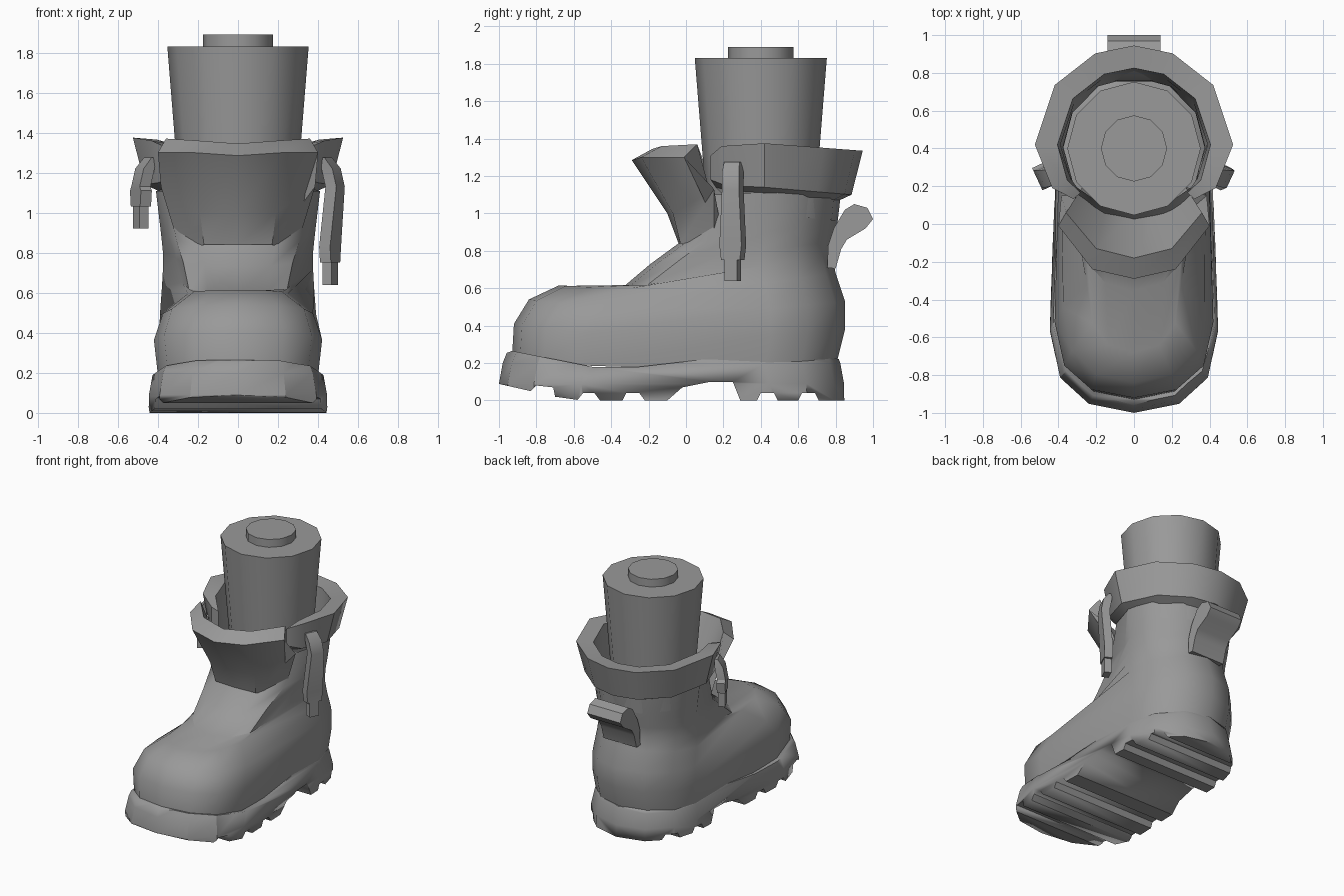
import bpy, bmesh
from math import sin, cos, pi, radians
from mathutils import Vector, Matrix

cube = bpy.data.objects.get("Cube")
if cube:
    bpy.data.objects.remove(cube)

grey = bpy.data.materials.new("plain grey")
grey.use_nodes = True
grey.diffuse_color = (0.32, 0.32, 0.32, 1)
grey.node_tree.nodes["Principled BSDF"].inputs["Base Color"].default_value = grey.diffuse_color


def loft(name, rings, caps=(True, True), angle=35):
    """Skin closed rings of points in order, optionally capping both ends."""
    bm = bmesh.new()
    rows = [[bm.verts.new(p) for p in ring] for ring in rings]
    n = len(rows[0])
    for a, b in zip(rows, rows[1:]):
        for i in range(n):
            j = (i + 1) % n
            bm.faces.new((a[i], a[j], b[j], b[i]))
    if caps[0]:
        bm.faces.new(rows[0][::-1])
    if caps[1]:
        bm.faces.new(rows[-1])
    bmesh.ops.recalc_face_normals(bm, faces=bm.faces)
    mesh = bpy.data.meshes.new(name)
    bm.to_mesh(mesh)
    bm.free()
    ob = bpy.data.objects.new(name, mesh)
    bpy.context.collection.objects.link(ob)
    mesh.materials.append(grey)
    bpy.ops.object.select_all(action='DESELECT')
    ob.select_set(True)
    bpy.context.view_layer.objects.active = ob
    bpy.ops.object.shade_smooth_by_angle(angle=radians(angle))
    return ob


def extrude_x(name, profile, half, angle=30):
    """Side profile of (y, z) points, extruded across the width."""
    return loft(name, [[(x, y, z) for y, z in profile] for x in (-half, half)], angle=angle)


def foot_ring(front, back, sag=0.0):
    """Foot-shaped ring: blunt front arc and round back arc, each (y, z, depth, width)."""
    yf, zf, df, wf = front
    yb, zb, db, wb = back
    pts = []
    for k in range(-3, 4):
        a = k * pi / 6
        s = sin(a)
        x = wf * abs(s) ** 0.9 * (1 if s > 0 else -1)
        pts.append((x, yf + df - df * max(cos(a), 0) ** 0.8))
    for k in range(3, -4, -1):
        a = k * pi / 6
        pts.append((wb * sin(a), yb - db + db * cos(a)))
    ring = []
    for x, y in pts:
        t = (y - yf) / (yb - yf)
        ring.append((x, y, zf + (zb - zf) * t - sag * sin(pi * t)))
    return ring


# Boot upper: tilted rings fanning from the sole up to the shaft
loft("boot_upper", [
    foot_ring((-0.93, 0.24, 0.40, 0.40), (0.80, 0.18, 0.38, 0.385), 0.06),
    foot_ring((-0.92, 0.41, 0.40, 0.42), (0.85, 0.38, 0.40, 0.395), 0.06),
    foot_ring((-0.84, 0.54, 0.40, 0.375), (0.85, 0.53, 0.40, 0.39), 0.06),
    foot_ring((-0.68, 0.615, 0.36, 0.25), (0.80, 0.68, 0.38, 0.38), 0.05),
    foot_ring((-0.35, 0.595, 0.34, 0.28), (0.78, 0.78, 0.38, 0.375)),
    foot_ring((-0.19, 0.73, 0.36, 0.31), (0.79, 0.85, 0.38, 0.375)),
    foot_ring((-0.04, 0.84, 0.36, 0.35), (0.81, 0.95, 0.39, 0.385)),
    foot_ring((0.10, 1.10, 0.30, 0.40), (0.83, 1.12, 0.41, 0.41)),
], (True, False), 50)

# Sole: foot outline cut by a treaded side profile
sole = loft("sole", [
    [(x, y, z) for x, y, _ in foot_ring((-1.0 + i, 0, 0.44, 0.445 - i), (0.845 - i, 0, 0.40, 0.41 - i))]
    for z, i in ((-0.05, -0.002), (0.09, 0.0), (0.2, 0.02), (0.3, 0.06))], angle=30)

top_line = [(0.9, 0.2), (0.8, 0.225), (0.1, 0.22), (-0.25, 0.18),
            (-0.5, 0.18), (-0.93, 0.265), (-1.05, 0.22)]
tread = [(-1.05, 0.1), (-0.83, 0.05), (-0.80, 0.08), (-0.71, 0.07), (-0.70, 0.02),
         (-0.58, 0.003)]
for a, b in ((-0.55, -0.49), (-0.32, -0.25)):
    tread += [(a, 0.04), (b, 0.04), (b + 0.03, 0), (b + 0.15, 0)]
tread += [(-0.02, 0.07), (0.13, 0.1), (0.25, 0.1), (0.29, 0), (0.38, 0)]
for a in (0.40, 0.62):
    tread += [(a, 0.04), (a + 0.07, 0.04), (a + 0.09, 0), (a + 0.2, 0)]
cutter = extrude_x("sole_cutter", tread + [(0.9, 0)] + top_line, 0.6)
cutter.hide_render = True
cut = sole.modifiers.new("treads", 'BOOLEAN')
cut.operation = 'INTERSECT'
cut.solver = 'EXACT'
cut.object = cutter
bpy.context.view_layer.objects.active = sole
bpy.ops.object.modifier_apply(modifier=cut.name)
bpy.data.objects.remove(cutter)

# Tongue: strip of cross-sections, mirrored across the middle
half = [
    [(0, -0.04, 0.84), (0, -0.10, 1.0), (0, -0.29, 1.285), (0, -0.18, 1.345), (0, 0.06, 0.9)],
    [(0.17, -0.03, 0.84), (0.19, -0.07, 1.0), (0.22, -0.24, 1.30), (0.20, -0.13, 1.36), (0.15, 0.09, 0.9)],
    [(0.285, 0.15, 0.80), (0.385, 0.15, 1.13), (0.40, -0.01, 1.30), (0.36, 0.06, 1.37), (0.27, 0.2, 0.85)],
]
mirrored = [[(-x, y, z) for x, y, z in ring] for ring in half[:0:-1]]
loft("tongue", mirrored + half, angle=40)

# Folded cuff: flared band, open at the front, with rounded ends
band = [(0.39, 1.0), (0.405, 1.365), (0.525, 1.375), (0.465, 1.14), (0.40, 1.11)]
tip = [(0.38, 1.15), (0.38, 1.27), (0.43, 1.31), (0.43, 1.18), (0.39, 1.14)]
near = [(0.38, 1.05), (0.40, 1.345), (0.49, 1.36), (0.45, 1.15), (0.39, 1.12)]
stations = [(132, tip), (118, near), (90, band), (53, band), (23, band), (0, band)]
stations = [(-a, p) for a, p in stations] + stations[-2::-1]
loft("cuff", [[(r * sin(radians(a)), 0.42 + r * cos(radians(a)),
               z - 0.04 * max(cos(radians(a)), 0)) for r, z in prof]
              for a, prof in stations], angle=35)


def circle(r, z):
    return [(r * cos(k * pi / 6), 0.4 + r * sin(k * pi / 6), z) for k in range(12)]


# Leg stump and its peg
loft("leg", [circle(0.27, 0.8), circle(0.353, 1.83)], angle=35)
loft("leg_peg", [circle(0.175, 1.8), circle(0.175, 1.89)], angle=35)

# Pull tab at the heel
extrude_x("heel_tab", [(0.755, 0.71), (0.80, 0.705), (0.83, 0.81), (0.86, 0.86), (0.96, 0.92),
                       (1.0, 0.97), (0.97, 1.03), (0.90, 1.05), (0.85, 1.02), (0.79, 0.92),
                       (0.76, 0.83)], 0.14)


def strap(name, side, x_top, x_low, shoulder):
    """Hanging strap with a narrow end, turned to follow the cuff."""
    turn = Matrix.Rotation(radians(-25 * side), 3, 'Z')
    rows = [(1.275, x_top - 0.035, 0.012, 0.045), (1.22, x_top - 0.01, 0.03, 0.05),
            (1.13, x_top + 0.01, 0.03, 0.05), (shoulder + 0.08, x_low, 0.03, 0.065),
            (shoulder, x_low, 0.03, 0.055), (shoulder, x_low, 0.025, 0.038),
            (shoulder - 0.11, x_low, 0.025, 0.038)]
    rings = []
    for z, x, t, w in rows:
        mid = Vector((side * x, 0.25, z))
        rings.append([mid + turn @ Vector((u * t, v * w, 0))
                      for u, v in ((-1, -1), (1, -1), (1, 1), (-1, 1))])
    loft(name, rings, angle=30)


strap("left_strap", 1, 0.475, 0.46, 0.75)
strap("right_strap", -1, 0.475, 0.485, 1.03)
